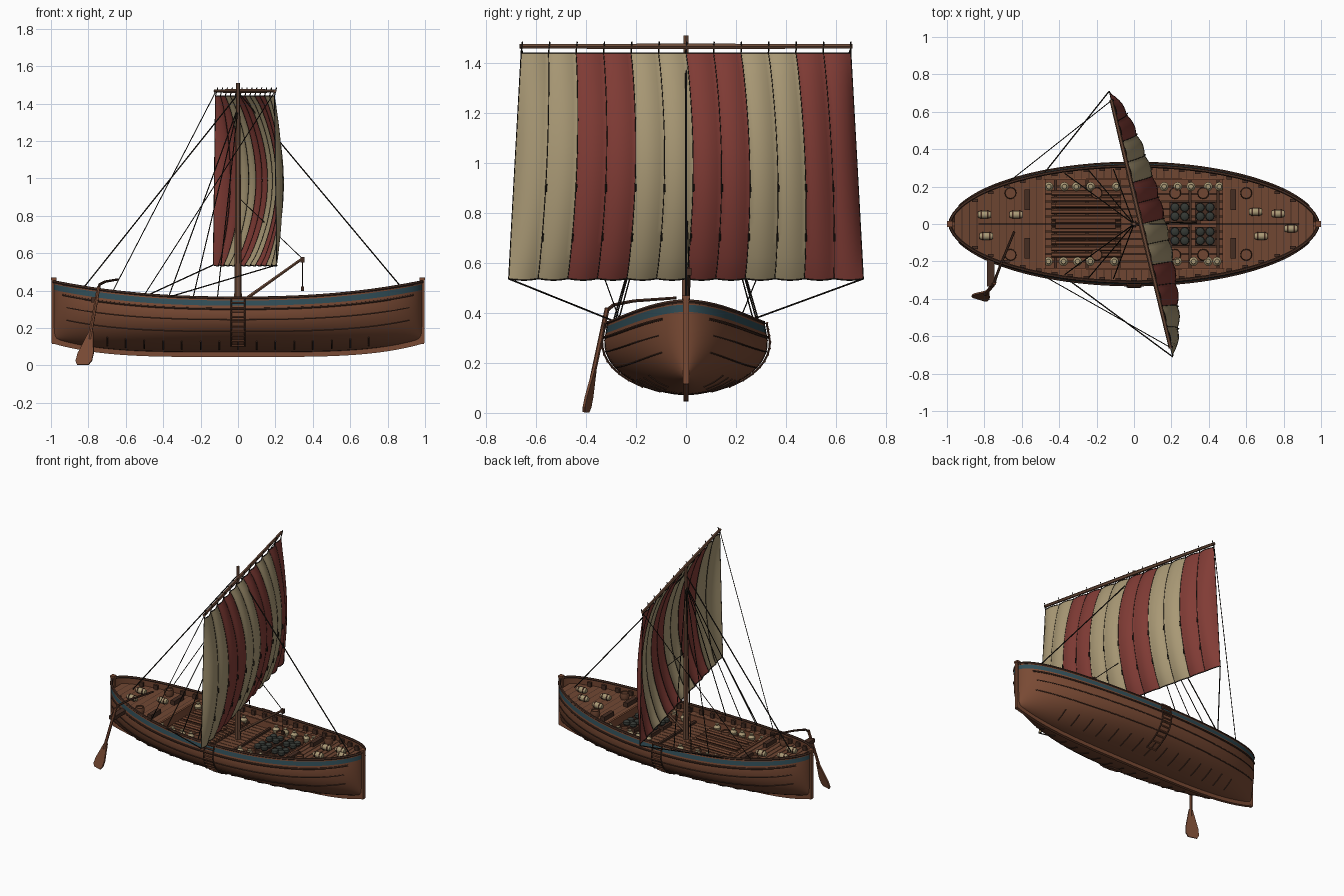
import bpy, bmesh, math, random
from mathutils import Vector, Matrix

random.seed(4)
old = bpy.data.objects.get("Cube")
if old:
    bpy.data.objects.remove(old, do_unlink=True)


def material(name, red, green, blue):
    m = bpy.data.materials.new(name)
    m.use_nodes = True
    m.diffuse_color = (red, green, blue, 1)
    m.node_tree.nodes["Principled BSDF"].inputs["Base Color"].default_value = (red, green, blue, 1)
    return m


HULL = material("hull_brown", .19, .068, .034)
DECK = material("deck_brown", .16, .062, .032)
DARK = material("dark_wood", .06, .026, .016)
SPAR = material("spar_wood", .15, .07, .04)
ROPE = material("rope_black", .014, .011, .008)
BLUE = material("stripe_blue", .03, .075, .095)
RED = material("sail_red", .22, .045, .036)
CREAM = material("sail_cream", .40, .32, .18)
POT = material("pot_grey", .035, .04, .034)


def activate(ob):
    bpy.ops.object.select_all(action='DESELECT')
    ob.select_set(True)
    bpy.context.view_layer.objects.active = ob


def finish(name, bm, mats, smooth=False):
    mesh = bpy.data.meshes.new(name)
    bm.to_mesh(mesh)
    bm.free()
    ob = bpy.data.objects.new(name, mesh)
    bpy.context.collection.objects.link(ob)
    for m in mats:
        mesh.materials.append(m)
    if smooth:
        activate(ob)
        bpy.ops.object.shade_smooth_by_angle(angle=math.radians(35))
    return ob


def tubes(name, paths, radius, mat, tip=1.0):
    """Round bars or ropes along point paths, tapering to tip."""
    cu = bpy.data.curves.new(name, 'CURVE')
    cu.dimensions = '3D'
    cu.bevel_depth = radius
    cu.bevel_resolution = 1
    cu.use_fill_caps = True
    for path in paths:
        sp = cu.splines.new('POLY')
        sp.points.add(len(path) - 1)
        for i, p in enumerate(path):
            sp.points[i].co = (*p, 1)
            sp.points[i].radius = 1 + (tip - 1) * i / (len(path) - 1)
    ob = bpy.data.objects.new(name, cu)
    bpy.context.collection.objects.link(ob)
    cu.materials.append(mat)
    activate(ob)
    bpy.ops.object.convert(target='MESH')
    bpy.ops.object.shade_smooth_by_angle(angle=math.radians(50))


def boxes(name, items, mat):
    """Each item is (centre, size)."""
    bm = bmesh.new()
    for c, s in items:
        bmesh.ops.create_cube(bm, size=1, matrix=Matrix.Translation(c) @ Matrix.Diagonal((*s, 1)))
    return finish(name, bm, [mat])


def lathes(name, profile, places, mat, n=12):
    """Turned shapes; each place is a matrix."""
    bm = bmesh.new()
    for M in places:
        rings = [[bm.verts.new(M @ Vector((r * math.cos(a), r * math.sin(a), z)))
                  for a in (math.tau * k / n for k in range(n))] for r, z in profile]
        for a, b in zip(rings, rings[1:]):
            for k in range(n):
                bm.faces.new((a[k], a[(k + 1) % n], b[(k + 1) % n], b[k]))
        bm.faces.new(rings[0][::-1])
        bm.faces.new(rings[-1])
    return finish(name, bm, [mat], True)


# Hull shape: x along the ship, t from keel (0) to gunwale (1)
END = .985
def sheer(x): return .36 + .09 * abs(x) ** 2.3
def keel_z(x): return .045 + .075 * x ** 4
def beam(x): return .328 * max(0, 1 - (x / END) ** 2) ** .54
def hull(x, t, out=0.0, side=1):
    full = (1 - (1 - min(t / .75, 1)) ** 2.2) ** .6 - .16 * max(0, t - .75)
    low = keel_z(x) + .025
    return Vector((x, side * max(0, beam(x) * full + out), low + (sheer(x) - low) * t))


STATIONS = [END * math.sin(math.pi / 2 * (i / 28 - 1)) for i in range(57)]


def skin(name, levels, out, mats, rule):
    bm = bmesh.new()
    around = [(t, 1) for t in levels[::-1]] + [(t, -1) for t in levels]
    grid = [[bm.verts.new(hull(x, t, out, s)) for t, s in around] for x in STATIONS]
    for a, b in zip(grid, grid[1:]):
        for j in range(len(around) - 1):
            if levels[0] > 0 and j == len(levels) - 1:
                continue
            f = bm.faces.new((a[j], b[j], b[j + 1], a[j + 1]))
            f.material_index = rule((around[j][0] + around[j + 1][0]) / 2)
    bmesh.ops.remove_doubles(bm, verts=bm.verts, dist=.0004)
    finish(name, bm, mats, True)


levels = [.86 * (i / 14) ** 1.6 for i in range(15)] + [.955, 1]
skin("hull_shell", levels, 0, [HULL, BLUE], lambda t: int(.86 < t < .955))
skin("bulwark_lining", [.7, .85, 1], -.012, [HULL], lambda t: 0)


def along(t, out, side, reach=1.0):
    return [hull(x * reach, t, out, side) for x in STATIONS]


SIDES = (1, -1)
tubes("gunwale", [along(1, -.005, s) for s in SIDES], .009, DARK)
tubes("wales", [along(.8, .002, s, .95) for s in SIDES], .006, DARK)
tubes("lower_wales", [along(t, .001, s, r) for s in SIDES for t, r in ((.6, .93), (.38, .93))], .003, DARK)
tubes("bilge_ribs", [[hull(x / 10, t, .002, s) for t in (.05, .12, .2)]
                     for x in range(-7, 8) for s in SIDES], .004, DARK)

# Keel and the upright posts at both ends
bm = bmesh.new()
rows = [[bm.verts.new((x, y, keel_z(x) + dz)) for y, dz in ((-.011, 0), (.011, 0), (.011, .035), (-.011, .035))]
        for x in STATIONS]
for a, b in zip(rows, rows[1:]):
    for k in range(4):
        bm.faces.new((a[k], a[(k + 1) % 4], b[(k + 1) % 4], b[k]))
finish("keel", bm, [HULL])
for name, s in (("stem_post", 1), ("stern_post", -1)):
    boxes(name, [((s * .984, 0, .29), (.026, .024, .34)), ((s * .985, 0, .463), (.03, .032, .012)),
                 ((s * .975, 0, .13), (.04, .022, .03))], HULL)

# Planked end decks, side decks and hold floor
HOLD, WELL = .48, .24
def deck_z(x): return sheer(x) - .045
bm, under = bmesh.new(), bmesh.new()
def strip(target, xa, xb, inner, drop):
    for s in SIDES:
        target.faces.new([target.verts.new((x, s * y, deck_z(x) - drop)) for x, y in (
            (xa, inner), (xb, inner), (xb, max(inner, beam(xb) - .01)), (xa, max(inner, beam(xa) - .01)))][::s])
for i in range(-24, 24):
    a, b = i * .04, i * .04 + .04
    inner = WELL if -HOLD <= a and b <= HOLD + .001 else 0
    strip(bm, a + .002, b - .002, inner, 0)
    strip(under, a, b, inner, .004)
finish("deck_planks", bm, [DECK])
finish("deck_seams", under, [DARK])
boxes("hold_floor", [((0, (i - 5.5) * .04, .275), (2 * HOLD, .036, .012)) for i in range(12)], DECK)
boxes("hold_bed", [((0, 0, .265), (2 * HOLD, 2 * WELL, .01))], DARK)
boxes("hold_coaming", [((0, s * WELL, .302), (2 * HOLD, .012, .05)) for s in SIDES]
      + [((s * HOLD, 0, .31), (.014, 2 * WELL, .06)) for s in SIDES], HULL)
boxes("hold_beams", [((x, 0, .285), (.016, 2 * WELL, .02)) for x in (-.42, -.25, -.08, .09, .3, .45)], DARK)
boxes("benches", [((x, s * .13, deck_z(x) + .015), (.03, .11, .03)) for x in (-.57, .53) for s in SIDES], DARK)
boxes("bulwark_frames", [((x, s * (beam(x) - .03), deck_z(x) + .016), (.03, .016, .03))
                         for x in (i * .085 for i in range(-10, 11)) for s in SIDES], DARK)

# Cargo
lathe_up = lambda x, y, z: Matrix.Translation((x, y, z))
lying = lambda x, y, z: Matrix.Translation((x, y, z)) @ Matrix.Rotation(math.pi / 2, 4, 'Y')
tubes("timber_stack", [[(-.44, y, .3), (-.07, y, .3)] for y in (i * .033 for i in range(-5, 6))], .013, DECK)
tubes("timber_top", [[(-.42, y, .322), (-.1, y, .322)] for y in (-.1, -.015, .015, .1)], .011, HULL)
jar = [(.008, 0), (.022, .02), (.024, .035), (.01, .05), (.013, .058)]
spots = [-.45, -.37, -.3, -.24, -.1, .16, .24, .31, .39, .45]
lathes("jars", jar, [lathe_up(x + random.uniform(-.01, .01), s * .2, .281) for x in spots for s in SIDES], CREAM)
ends = [(-.8, .05), (-.63, .05), (-.79, -.065), (.65, .065), (.77, .055), (.68, -.065), (.84, -.025)]
rolls = [lying(x, y, deck_z(x) + .02) for x, y in ends]
lathes("bales", [(.015, -.035), (.02, -.02), (.02, .02), (.015, .035)], rolls, CREAM)
lathes("bale_bands", [(.0215, -.004), (.0215, .004)],
       [m @ Matrix.Translation((0, 0, d)) for m in rolls for d in (-.018, .018)], DARK)
crates = [(x, s * .065) for x in (.245, .38) for s in SIDES]
boxes("crates", [((x, y, .29), (.11, .1, .03)) for x, y in crates], DARK)
lathes("dark_pots", [(.012, 0), (.024, .015), (.022, .03), (.012, .036)],
       [lathe_up(x + a * .026, y + b * .024, .3) for x, y in crates for a in SIDES for b in SIDES], POT)
casks = [(x, s * .165, .281) for x in (-.2, .22, .37) for s in SIDES] + \
        [(x, s * .165, deck_z(x)) for x in (-.66, .6) for s in SIDES]
lathes("casks", [(.026, 0), (.032, .022), (.028, .045), (.022, .045), (.022, .038)],
       [lathe_up(*c) for c in casks], DECK)

# Boarding ladders on both sides
rail_t = [.12 + .88 * i / 10 for i in range(11)]
tubes("ladder_rails", [[hull(x, t, .008, s) for t in rail_t] for x in (-.036, .036) for s in SIDES], .005, DARK)
tubes("ladder_rungs", [[hull(x, t, .01, s) for x in (-.036, .036)] for t in rail_t for s in SIDES], .005, HULL)

# Mast, yard and loading boom
def yard_x(y): return .037 - .239 * y
tubes("mast", [[(0, 0, .27), (0, 0, .9), (0, 0, 1.51)]], .021, SPAR, .5)
tubes("yard", [[(yard_x(0), 0, 1.467), (yard_x(y), y, 1.467)] for y in (.665, -.665)], .013, SPAR, .75)
tubes("loading_boom", [[(.02, 0, .34), (.345, .012, .572)]], .01, SPAR, .8)
boxes("boom_block", [((.345, .012, .565), (.02, .02, .03)), ((.345, .012, .41), (.014, .014, .025))], DARK)

# Striped sail, two cloths to each colour, bellied toward the bow
CLOTHS, SUB, RISE = 12, 6, 20
def sail(u, v, out=0.0):
    y = u * (.71 + (.66 - .71) * v)
    fold = .012 * abs(math.sin(math.pi * CLOTHS / 2 * (u + 1)))
    belly = .125 * max(0, 1 - u * u) ** .6 * math.sin(math.pi * min(v, 1)) ** .8 + fold + out
    return Vector((yard_x(y) + belly * .97, y + belly * .23, .537 + .903 * v - fold * .5 * (1 - v)))
bm = bmesh.new()
cols = CLOTHS * SUB
grid = [[bm.verts.new(sail(2 * i / cols - 1, j / RISE)) for j in range(RISE + 1)] for i in range(cols + 1)]
for i in range(cols):
    for j in range(RISE):
        f = bm.faces.new((grid[i][j], grid[i + 1][j], grid[i + 1][j + 1], grid[i][j + 1]))
        f.material_index = (i // (2 * SUB)) % 2
finish("sail", bm, [CREAM, RED], True)
seams = [2 * i / CLOTHS - 1 for i in range(CLOTHS + 1)]
tubes("sail_seams", [[sail(u, j / RISE) for j in range(RISE + 1)] for u in seams], .002, ROPE)
tubes("sail_edges", [[sail(2 * i / cols - 1, v) for i in range(cols + 1)] for v in (0, 1)], .003, ROPE)
tubes("yard_lashings", [[sail(u, 1), sail(u, 1.05, .012)] for u in seams], .003, ROPE)
tubes("reef_ties", [[sail(u, v, .006), sail(u, v - .035, .008)] for u in seams[1:-1] for v in (.2, .42)], .004, ROPE)

# Standing and running rigging
top = (0, 0, 1.45)
tubes("stays", [[(.01, 0, 1.45), (.88, 0, .41)], [top, (-.83, 0, .41)]], .004, ROPE)
tubes("shrouds", [[(0, 0, 1.38), hull(x, 1, -.02, s)] for x in (-.37, -.24, -.11) for s in SIDES], .003, ROPE)
tubes("sheets", [[sail(1, 0), hull(-.48, 1)], [sail(-1, 0), hull(-.36, 1, 0, -1)]], .0035, ROPE)
tubes("braces", [[(yard_x(.66), .66, 1.46), hull(-.67, 1)],
                 [(yard_x(-.66), -.66, 1.46), hull(-.5, 1, 0, -1)]], .0025, ROPE)
tubes("boom_ropes", [[(.345, .012, .57), (.345, .012, .41)], [(.345, .012, .57), (0, 0, .9)]], .0025, ROPE)

# Steering oar with tiller
foot, neck = Vector((-.83, -.4, .003)), Vector((-.785, -.365, .18))
bm = bmesh.new()
outline = [(.03, 0), (.043, .12), (.042, .35), (.028, .65), (.012, 1)]
edge = [(w, a) for w, a in outline] + [(-w, a) for w, a in outline[::-1]]
bm.faces.new([bm.verts.new(foot.lerp(neck, a) + Vector((w, -.3 * w, 0))) for w, a in edge])
blade = finish("oar_blade", bm, [HULL])
thick = blade.modifiers.new("thickness", 'SOLIDIFY')
thick.thickness, thick.offset = .01, 0
tubes("oar_shaft", [[neck - Vector((.01, .01, .04)), (-.745, -.315, .42)]], .01, HULL)
tubes("tiller", [[(-.747, -.317, .41), (-.74, -.29, .432), (-.71, -.21, .448), (-.64, -.04, .46)]], .008, DARK, .8)
boxes("oar_bracket", [((-.765, -.26, .35), (.04, .15, .025))], DARK)
